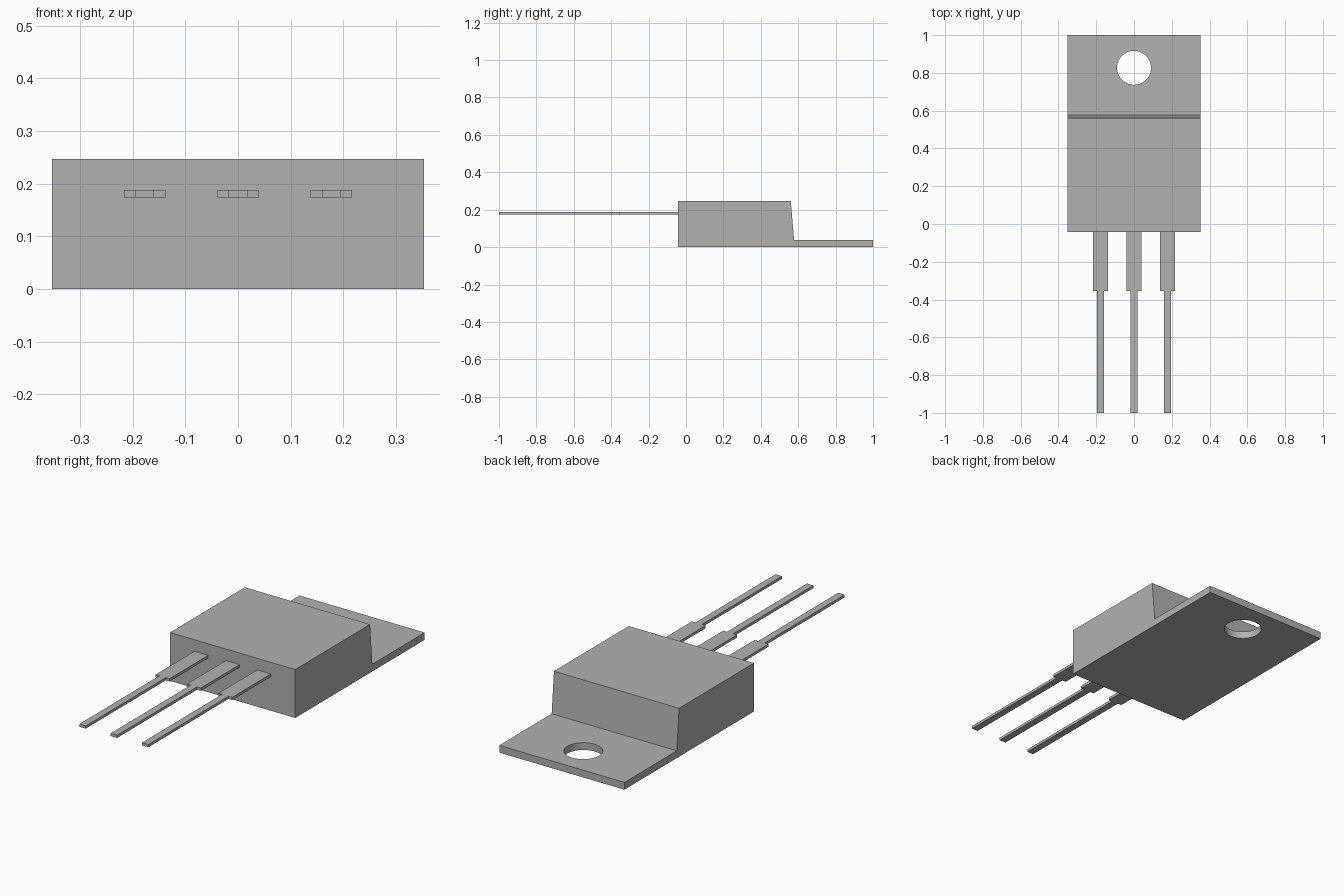
import bpy
import bmesh

if "Cube" in bpy.data.objects:
    bpy.data.objects.remove(bpy.data.objects["Cube"], do_unlink=True)

GREY = 0.445
grey = bpy.data.materials.new("plain grey")
grey.use_nodes = True
grey.diffuse_color = (GREY, GREY, GREY, 1)
grey.node_tree.nodes["Principled BSDF"].inputs["Base Color"].default_value = (GREY, GREY, GREY, 1)


def extrude_outline(name, points, direction):
    """Make a solid by sweeping a flat outline along a direction."""
    bm = bmesh.new()
    face = bm.faces.new([bm.verts.new(p) for p in points])
    swept = bmesh.ops.extrude_face_region(bm, geom=[face])["geom"]
    bmesh.ops.translate(bm, vec=direction,
                        verts=[g for g in swept if isinstance(g, bmesh.types.BMVert)])
    bmesh.ops.recalc_face_normals(bm, faces=bm.faces)
    mesh = bpy.data.meshes.new(name)
    bm.to_mesh(mesh)
    bm.free()
    mesh.materials.append(grey)
    obj = bpy.data.objects.new(name, mesh)
    bpy.context.collection.objects.link(obj)
    return obj


# Block with sloped back and thin mounting tab, from its side profile
HALF_WIDTH = 0.353
profile = [(-0.043, 0), (1, 0), (1, 0.037), (0.578, 0.037), (0.56, 0.247), (-0.043, 0.247)]
body = extrude_outline("body_and_tab", [(-HALF_WIDTH, y, z) for y, z in profile],
                       (2 * HALF_WIDTH, 0, 0))

# Round mounting hole through the tab
bpy.ops.mesh.primitive_cylinder_add(vertices=64, radius=0.09, depth=0.2, location=(0, 0.827, 0))
cutter = bpy.context.object
cutter.name = "hole_cutter"
cutter.data.materials.append(grey)
cutter.hide_render = True
cutter.hide_set(True)
hole = body.modifiers.new("mounting_hole", "BOOLEAN")
hole.operation = "DIFFERENCE"
hole.solver = "EXACT"
hole.object = cutter

# Three flat stepped leads
WIDE, NARROW, STEP = 0.039, 0.018, -0.355
half = [(WIDE, -0.043), (WIDE, STEP), (NARROW, STEP), (NARROW, -1)]
outline = half + [(-x, y) for x, y in reversed(half)]
for name, cx in (("right_lead", -0.177), ("middle_lead", 0), ("left_lead", 0.177)):
    extrude_outline(name, [(cx + x, y, 0.174) for x, y in outline], (0, 0, 0.014))

# Smooth only the hole wall, keeping the block edges sharp
bpy.ops.object.select_all(action="DESELECT")
body.select_set(True)
bpy.context.view_layer.objects.active = body
bpy.ops.object.modifier_apply(modifier=hole.name)
bpy.data.objects.remove(cutter, do_unlink=True)
bpy.ops.object.shade_smooth_by_angle(angle=0.5)
